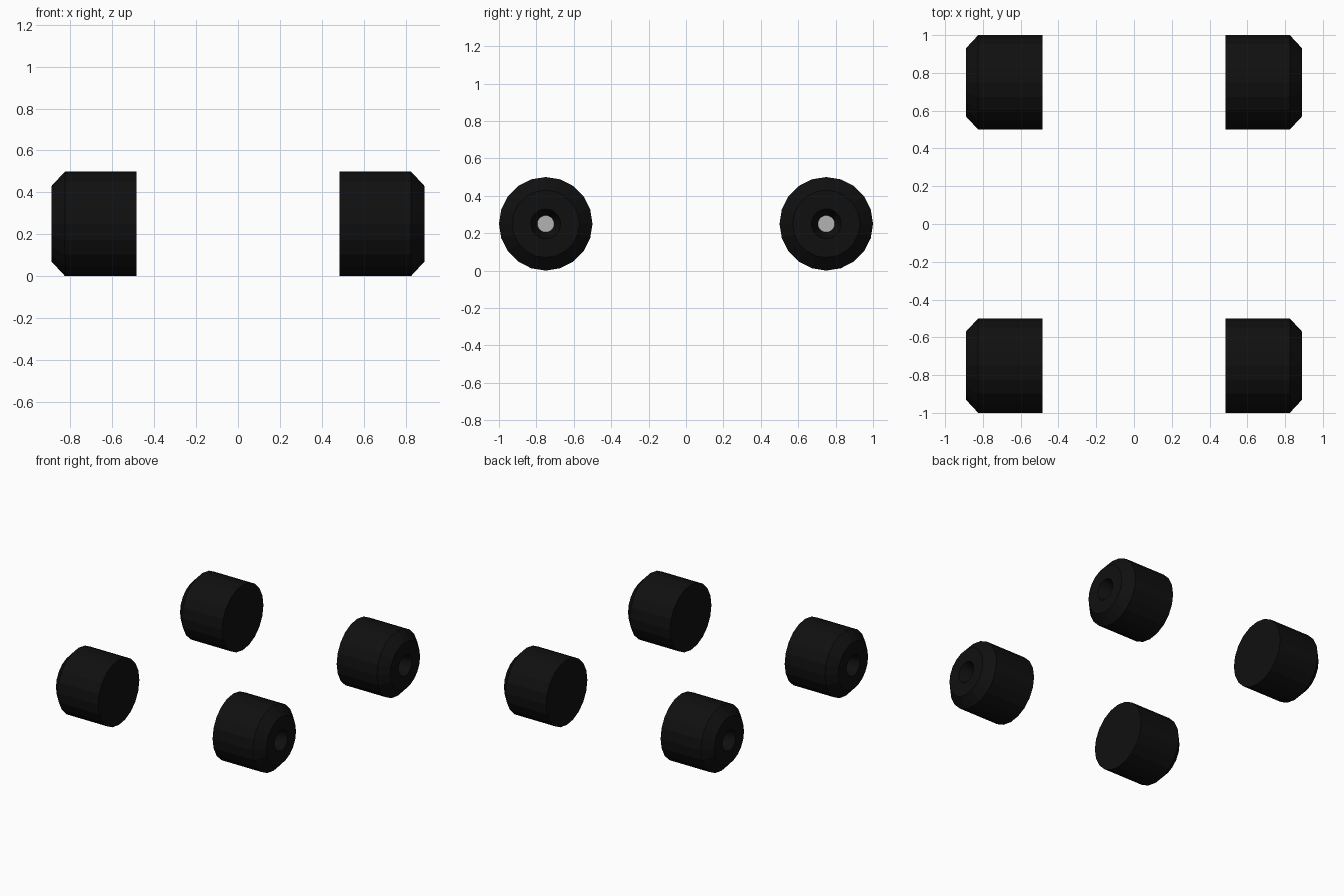
import bpy, bmesh, math

if "Cube" in bpy.data.objects:
    bpy.data.objects.remove(bpy.data.objects["Cube"])

SIDES = 20
# wheel profile along +x: (x, radius), inner cap to bottom of the hub hole
PROFILE = [(0.485, 0.25), (0.825, 0.25), (0.89, 0.18), (0.89, 0.08), (0.79, 0.045)]


def material(name, value):
    m = bpy.data.materials.new(name)
    m.diffuse_color = (value, value, value, 1)
    m.use_nodes = True
    m.node_tree.nodes["Principled BSDF"].inputs["Base Color"].default_value = m.diffuse_color
    return m


rubber = material("black rubber", 0.005)
metal = material("grey metal", 0.45)


def wheel(name, side, y):
    bm = bmesh.new()
    rings = []
    for x, r in PROFILE:
        rings.append([bm.verts.new((side * x,
                                    y + r * math.cos(2 * math.pi * i / SIDES),
                                    0.25 + r * math.sin(2 * math.pi * i / SIDES)))
                      for i in range(SIDES)])
    # tyre walls, chamfer, outer face and hub hole
    for a, b in zip(rings, rings[1:]):
        for i in range(SIDES):
            j = (i + 1) % SIDES
            bm.faces.new((a[i], a[j], b[j], b[i]))
    # inner cap and grey axle end at the bottom of the hole
    bm.faces.new(rings[0])
    bm.faces.new(rings[-1]).material_index = 1
    bmesh.ops.recalc_face_normals(bm, faces=bm.faces)
    mesh = bpy.data.meshes.new(name)
    bm.to_mesh(mesh)
    bm.free()
    mesh.materials.append(rubber)
    mesh.materials.append(metal)
    bpy.context.collection.objects.link(bpy.data.objects.new(name, mesh))


for side, sname in ((-1, "left"), (1, "right")):
    for y, yname in ((-0.75, "front"), (0.75, "back")):
        wheel(f"{yname}_{sname}_wheel", side, y)
